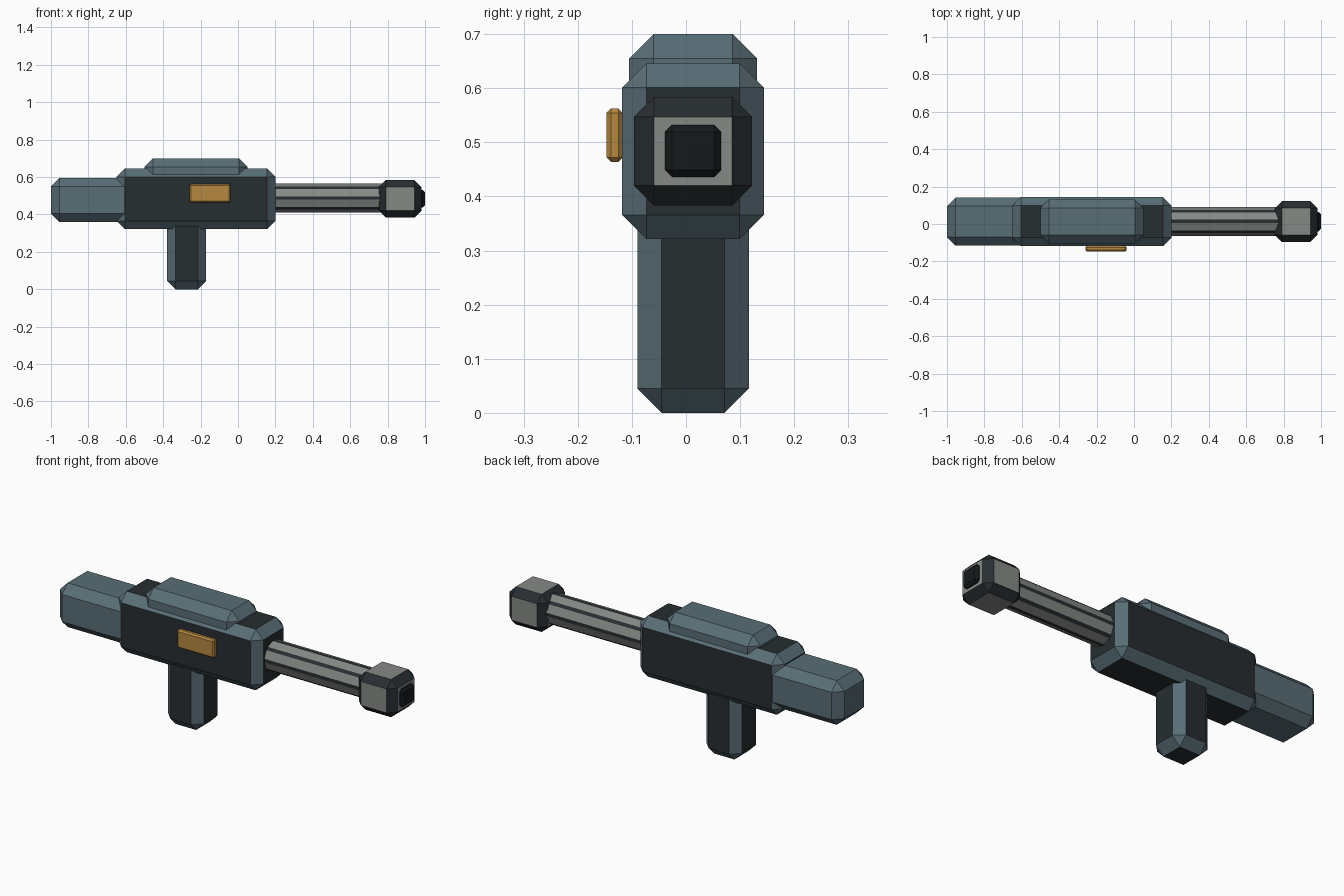
import bpy
import math

if "Cube" in bpy.data.objects:
    bpy.data.objects.remove(bpy.data.objects["Cube"])


def mat(name, r, g, b):
    m = bpy.data.materials.new(name)
    m.diffuse_color = (r, g, b, 1)
    m.use_nodes = True
    m.node_tree.nodes["Principled BSDF"].inputs["Base Color"].default_value = m.diffuse_color
    return m


teal = mat("teal_metal", 0.10, 0.155, 0.18)
dark = mat("dark_metal", 0.02, 0.026, 0.03)
grey = mat("steel_grey", 0.24, 0.25, 0.24)
black = mat("bore_black", 0.008, 0.01, 0.012)
amber = mat("amber", 0.46, 0.25, 0.055)

YC = 0.013  # centre plane of the main parts


def finish(ob, name, width, face, edge):
    """Name the part, chamfer it and colour chamfers separately."""
    ob.name = name
    bpy.ops.object.transform_apply(location=False, rotation=True, scale=True)
    ob.data.materials.append(face)
    ob.data.materials.append(edge)
    bev = ob.modifiers.new("chamfer", 'BEVEL')
    bev.width = width
    bev.segments = 1
    bev.limit_method = 'ANGLE'
    bev.material = 1
    return ob


def box(name, xs, ys, zs, width, face, edge):
    bpy.ops.mesh.primitive_cube_add(
        size=1, location=[(a + b) / 2 for a, b in (xs, ys, zs)])
    ob = bpy.context.object
    ob.scale = [b - a for a, b in (xs, ys, zs)]
    return finish(ob, name, width, face, edge)


def mid(half):
    return (YC - half, YC + half)


# Receiver, stock, top cover and grip
box("receiver", (-0.65, 0.20), mid(0.131), (0.321, 0.646), 0.045, dark, teal)
box("stock", (-1.0, -0.55), mid(0.128), (0.36, 0.595), 0.045, teal, teal)
box("top_cover", (-0.50, 0.05), mid(0.118), (0.55, 0.70), 0.045, teal, teal)
box("grip", (-0.38, -0.17), mid(0.103), (0.0, 0.40), 0.045, dark, teal)

# Eight-sided barrel with dark chamfered ridges
bpy.ops.mesh.primitive_cylinder_add(
    vertices=8, radius=0.082, depth=0.75,
    location=(0.475, 0.014, 0.488), rotation=(0, math.pi / 2, 0))
finish(bpy.context.object, "barrel", 0.01, grey, dark)

# Muzzle block and its bore
box("muzzle", (0.754, 0.98), mid(0.109), (0.383, 0.584), 0.037, grey, dark)
box("bore", (0.85, 1.0), mid(0.052), (0.436, 0.532), 0.013, black, black)

# Amber side panel
box("side_panel", (-0.26, -0.04), (-0.147, -0.117), (0.464, 0.562), 0.008,
    amber, amber)
